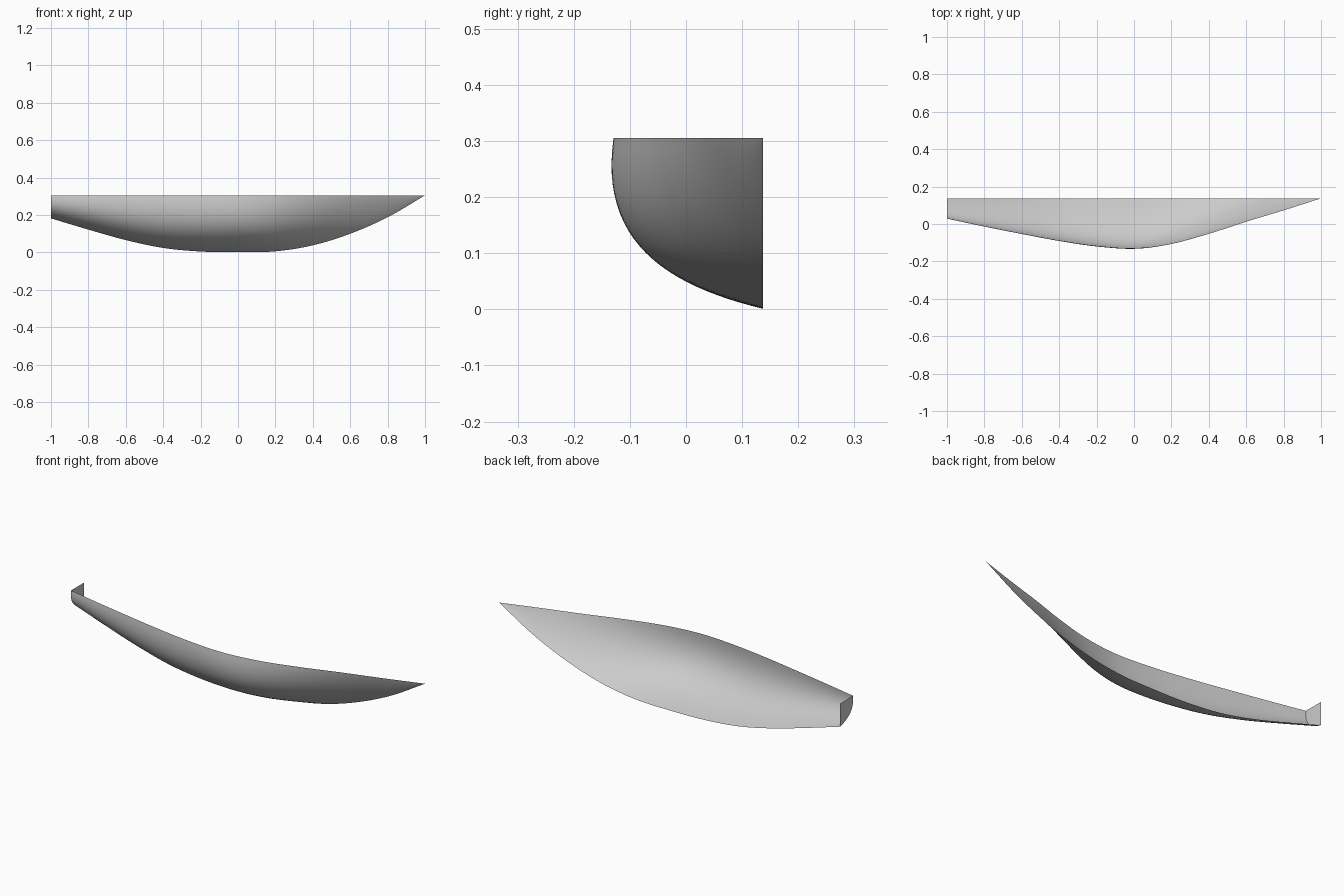
import bpy, bmesh

cube = bpy.data.objects.get("Cube")
if cube:
    bpy.data.objects.remove(cube)

CENTRE, RAIL = 0.137, 0.305
ROWS, COLS = 80, 24

# Evenly spaced stations from stern to bow: rail offset and keel height
rail_y = [0.03, -0.012, -0.052, -0.09, -0.12, -0.133, -0.109, -0.054, 0.012, 0.073, 0.137]
keel_z = [0.182, 0.122, 0.066, 0.024, 0.005, 0.001, 0.006, 0.038, 0.1, 0.188, 0.305]


def spline(vals, u):
    """Smooth curve through evenly spaced values, u from 0 to 1."""
    n = len(vals) - 1
    i = min(int(u * n), n - 1)
    t = u * n - i
    b, c = vals[i], vals[i + 1]
    a = vals[i - 1] if i > 0 else 2 * b - c
    d = vals[i + 2] if i + 2 <= n else 2 * c - b
    return b + t / 2 * (c - a + t * (2 * a - 5 * b + 4 * c - d + t * (3 * (b - c) + d - a)))


def mix(p, q, t):
    return [a + (b - a) * t for a, b in zip(p, q)]


def smooth(t):
    t = max(0.0, min(1.0, t))
    return t * t * (3 - 2 * t)


# Section handles (x, z, x, z, rail x): round-bilged aft, nearly straight at the bow
STERN = (0.6, 0.14, 1.1, 0.38, 1.0)
MID = (0.65, 0.14, 1.08, 0.4, 0.985)
BOW = (0.4, 0.28, 0.76, 0.64, 1.0)


def section(u):
    x = 2 * u - 1
    s = mix(STERN, MID, smooth(x + 1)) if x < 0 else mix(MID, BOW, smooth(x / 0.85))
    width = CENTRE - spline(rail_y, u)
    keel = spline(keel_z, u)
    points = []
    for j in range(COLS + 1):
        t = j / COLS
        k1, k2, k3 = 3 * t * (1 - t) ** 2, 3 * t * t * (1 - t), t ** 3
        across = k1 * s[0] + k2 * s[2] + k3 * s[4] / MID[4] * MID[4]
        up = k1 * s[1] + k2 * s[3] + k3
        points.append((x, CENTRE - width * across, keel + (RAIL - keel) * up))
    return points


def make_object(name, bm, mat):
    mesh = bpy.data.meshes.new(name)
    bm.to_mesh(mesh)
    bm.free()
    obj = bpy.data.objects.new(name, mesh)
    bpy.context.collection.objects.link(obj)
    mesh.materials.append(mat)
    return obj


grey = bpy.data.materials.new("hull_grey")
grey.use_nodes = True
grey.diffuse_color = (0.6, 0.6, 0.6, 1)
grey.node_tree.nodes["Principled BSDF"].inputs["Base Color"].default_value = grey.diffuse_color

# Half hull skin, open along the centreline and rail
bm = bmesh.new()
grid = [[bm.verts.new(p) for p in section(i / ROWS)] for i in range(ROWS + 1)]
for a, b in zip(grid, grid[1:]):
    for j in range(COLS):
        bm.faces.new((a[j], b[j], b[j + 1], a[j + 1]))
bmesh.ops.remove_doubles(bm, verts=bm.verts[:], dist=0.0001)
for f in bm.faces:
    f.smooth = True
make_object("half_hull", bm, grey)

# Flat transom closing the stern
bm = bmesh.new()
outline = section(0) + [(-1, CENTRE, RAIL)]
face = bm.faces.new([bm.verts.new(p) for p in outline])
face.normal_update()
if face.normal.x > 0:
    face.normal_flip()
make_object("transom", bm, grey)
